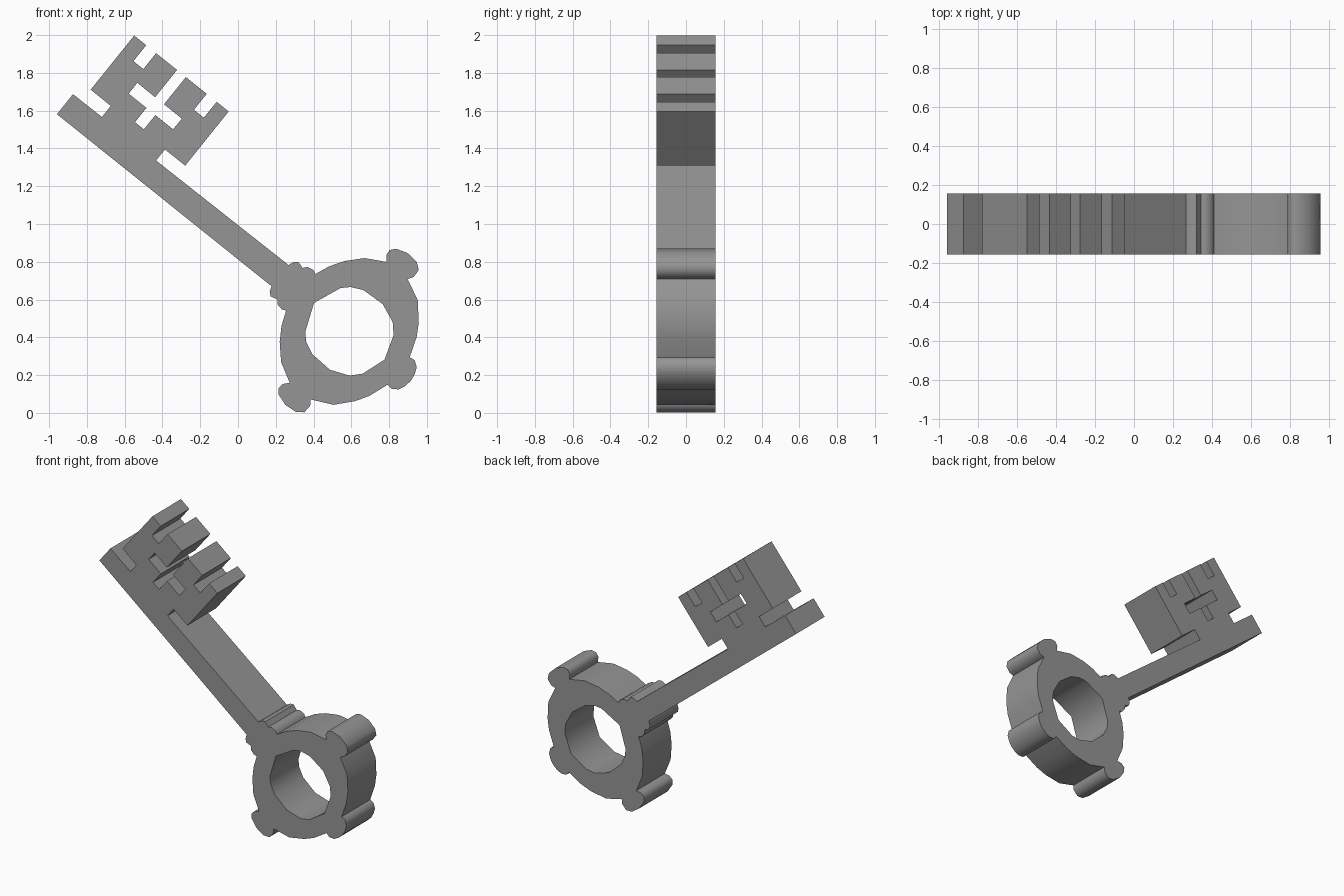
import bpy, bmesh, math

if "Cube" in bpy.data.objects:
    bpy.data.objects.remove(bpy.data.objects["Cube"])

HALF_DEPTH = 0.157
BIT_U = -1.546          # bit centre along the shaft, measured from the ring centre
TIP_U = -1.925

# Half of the bit: foot slot, outer edge, notch, tooth, cross-shaped cut-out
bit_half = [(.184, .064), (.184, .139), (.321, .139), (.321, .507), (.239, .507),
            (.239, .399), (.172, .399), (.172, .507), (.030, .507), (.030, .322),
            (.151, .322), (.151, .249), (.030, .249), (.030, .152)]

# Half of the bow: collar, ring, side knob, ring, end knob
bow_half = [(-.469, .072), (-.458, .101), (-.438, .117), (-.401, .107), (-.384, .127),
            (-.349, .134), (-.328, .124), (-.296, .203), (-.251, .274), (-.178, .353),
            (-.074, .410), (-.098, .438), (-.102, .469), (-.079, .496), (-.018, .516),
            (.050, .510), (.085, .483), (.087, .437), (.069, .409), (.180, .356),
            (.258, .268), (.299, .199), (.337, .093), (.367, .098), (.399, .075),
            (.414, .040)]

# Half of the ring hole, between its two corners on the axis
hole_half = [(-.178, .149), (-.140, .187), (-.076, .217), (.049, .223),
             (.150, .182), (.197, .131)]


def mirror_v(points):
    return [(u, -v) for u, v in reversed(points)]


# Bit: left half mirrored from the right half
bit = [(BIT_U - s, v) for s, v in bit_half]
bit += [(BIT_U + s, v) for s, v in reversed(bit_half)]

# Whole outline: shaft tip, bit, bow, back along the shaft
outline = [(TIP_U, -.074), (TIP_U, .062)] + bit + bow_half + [(.420, 0)] + mirror_v(bow_half)
hole = [(-.238, 0)] + hole_half + [(.241, 0)] + mirror_v(hole_half)

# Extruded flat key with an open ring
curve = bpy.data.curves.new("key", 'CURVE')
curve.dimensions = '2D'
curve.fill_mode = 'BOTH'
curve.extrude = HALF_DEPTH
for loop in (outline, hole):
    spline = curve.splines.new('POLY')
    spline.points.add(len(loop) - 1)
    for p, (u, v) in zip(spline.points, loop):
        p.co = (u, v, 0, 1)
    spline.use_cyclic_u = True

key = bpy.data.objects.new("key", curve)
bpy.context.collection.objects.link(key)
key.location = (.588, 0, .433)
key.rotation_euler = (math.radians(90), math.radians(38.79), 0)
bpy.context.view_layer.objects.active = key
key.select_set(True)
bpy.ops.object.convert(target='MESH')
key = bpy.context.object

# Weld caps to walls, then smooth the rounded walls
bm = bmesh.new()
bm.from_mesh(key.data)
bmesh.ops.remove_doubles(bm, verts=bm.verts, dist=1e-4)
bmesh.ops.recalc_face_normals(bm, faces=bm.faces)
bm.to_mesh(key.data)
bm.free()
bpy.ops.object.shade_smooth_by_angle(angle=math.radians(50))

# Dark iron grey
iron = bpy.data.materials.new("dark_grey")
iron.diffuse_color = (.3, .3, .3, 1)
iron.use_nodes = True
iron.node_tree.nodes["Principled BSDF"].inputs["Base Color"].default_value = iron.diffuse_color
key.data.materials.clear()
key.data.materials.append(iron)
for face in key.data.polygons:
    face.material_index = 0
